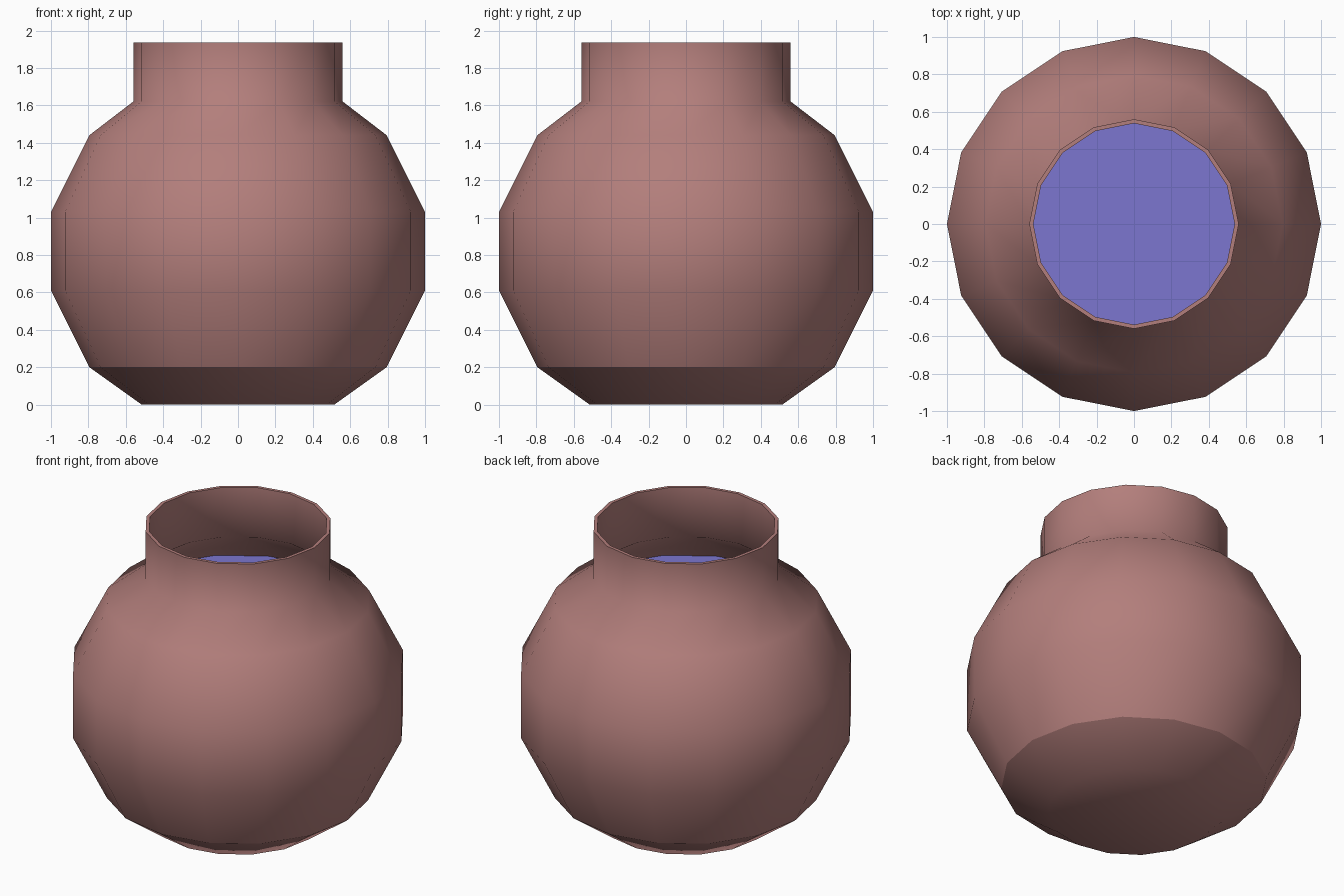
import bpy, bmesh, math

if "Cube" in bpy.data.objects:
    bpy.data.objects.remove(bpy.data.objects["Cube"])

SIDES = 16


def material(name, color):
    m = bpy.data.materials.new(name)
    m.diffuse_color = (*color, 1)
    m.use_nodes = True
    m.node_tree.nodes["Principled BSDF"].inputs["Base Color"].default_value = m.diffuse_color
    return m


def lathe(name, profile, mat, sharp=()):
    """Spin (radius, z) points round z; radius 0 makes a pole."""
    bm = bmesh.new()
    rings = []
    for r, z in profile:
        n = 1 if r == 0 else SIDES
        rings.append([bm.verts.new((r * math.cos(2 * math.pi * i / SIDES),
                                    r * math.sin(2 * math.pi * i / SIDES), z))
                      for i in range(n)])
    for a, b in zip(rings, rings[1:]):
        for i in range(SIDES):
            j = (i + 1) % SIDES
            if len(a) == 1:
                f = (a[0], b[j], b[i])
            elif len(b) == 1:
                f = (a[i], a[j], b[0])
            else:
                f = (a[i], a[j], b[j], b[i])
            bm.faces.new(f).smooth = True
    for k in sharp:
        for i in range(SIDES):
            e = bm.edges.get((rings[k][i], rings[k][(i + 1) % SIDES]))
            e.smooth = False
    bmesh.ops.recalc_face_normals(bm, faces=bm.faces)
    me = bpy.data.meshes.new(name)
    bm.to_mesh(me)
    bm.free()
    me.materials.append(mat)
    ob = bpy.data.objects.new(name, me)
    bpy.context.collection.objects.link(ob)
    return ob


clay = material("clay", (0.45, 0.21, 0.20))
water = material("liquid", (0.20, 0.18, 0.63))

# Thin-walled pot: outside, rim, then inside
outer = [(0, 0), (0.515, 0), (0.795, 0.2), (1, 0.61), (1, 1.03),
         (0.795, 1.44), (0.56, 1.62), (0.56, 1.935)]
inner = [(0.538, 1.935), (0.538, 1.608), (0.778, 1.425), (0.978, 1.025),
         (0.978, 0.615), (0.778, 0.215), (0.507, 0.022), (0, 0.022)]
lathe("pot", outer + inner, clay, sharp=(2, 7, 8))

# Liquid filling the pot to just below the shoulder
lathe("liquid", [(0, 0.03), (0.5, 0.03), (0.77, 0.22), (0.97, 0.615),
                 (0.97, 1.025), (0.802, 1.365), (0, 1.365)], water, sharp=(5,))
